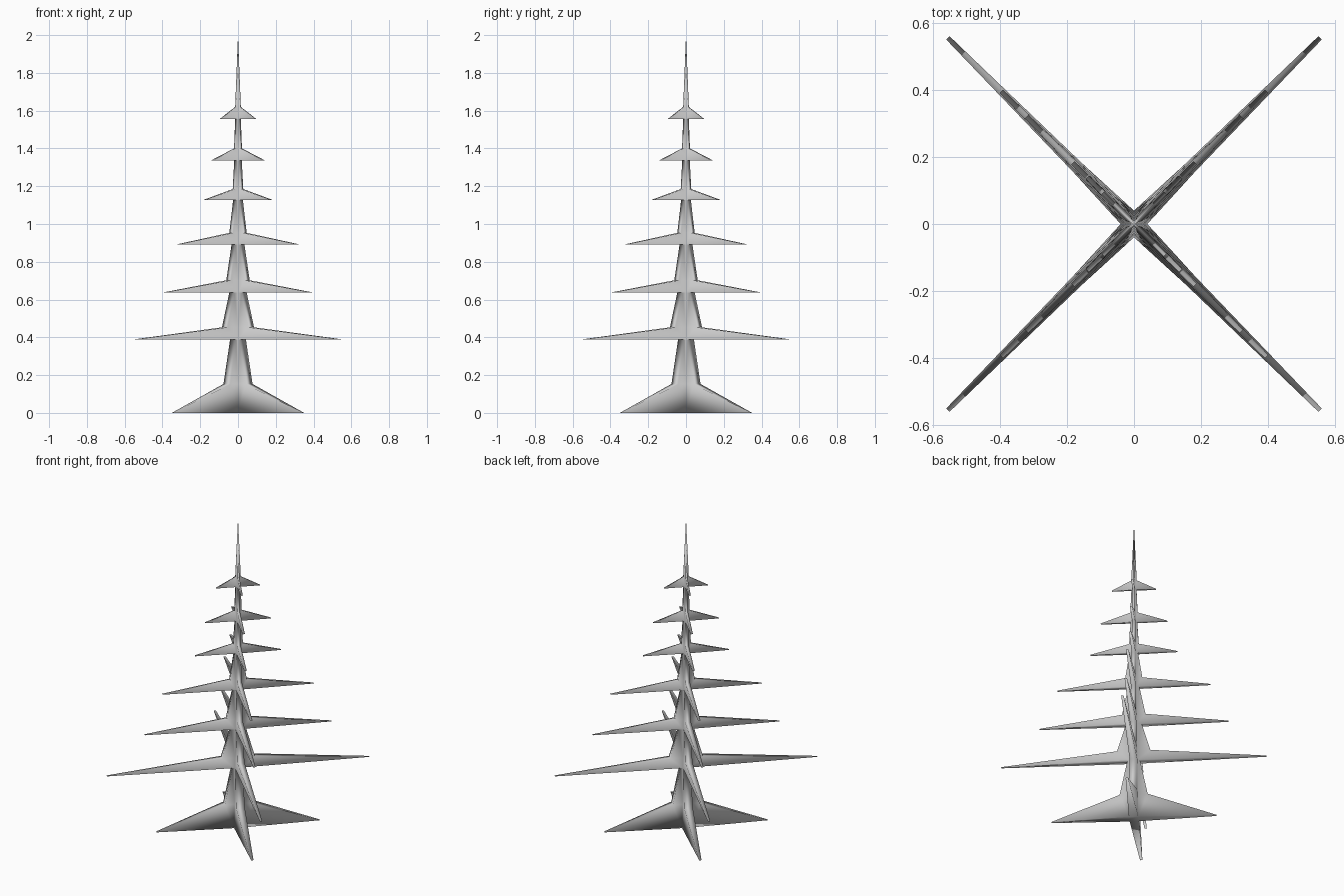
import bpy
import bmesh
from math import cos, sin, pi, sqrt

cube = bpy.data.objects.get("Cube")
if cube:
    bpy.data.objects.remove(cube)

GREY = (0.6, 0.6, 0.6, 1.0)
mat = bpy.data.materials.new("light grey")
mat.use_nodes = True
mat.diffuse_color = GREY
mat.node_tree.nodes["Principled BSDF"].inputs["Base Color"].default_value = GREY

HEIGHT = 2.0
TIP_HALF = 0.007

# Branch tiers: base height, branch reach, shoulder height, shoulder reach, reach at top of tier
TIERS = [
    (0.0, 0.35, 0.153, 0.077, 0.042),
    (0.388, 0.56, 0.453, 0.085, 0.046),
    (0.637, 0.4, 0.702, 0.062, 0.034),
    (0.892, 0.325, 0.953, 0.046, 0.026),
    (1.126, 0.187, 1.185, 0.028, 0.02),
    (1.336, 0.144, 1.40, 0.021, 0.015),
    (1.556, 0.097, 1.62, 0.015, 0.0),
]


def core_half(z):
    """Half thickness of the arms at the core, thinning towards the top."""
    return 0.028 * (1 - z / HEIGHT)


def outline():
    """Arm silhouette as (radius, height, half thickness)."""
    pts = [(core_half(0), 0, core_half(0))]
    for i, (z, reach, z_sh, shoulder, top) in enumerate(TIERS):
        z_next = TIERS[i + 1][0] if i + 1 < len(TIERS) else HEIGHT
        tip = min(TIP_HALF, core_half(z))
        pts.append((reach * sqrt(2) - tip, z, tip))
        for x, zz in ((shoulder, z_sh), (top, z_next)):
            half = core_half(zz)
            pts.append((x * sqrt(2) - half, zz, half))
    return pts


def add_arm(bm, angle):
    ax, ay = cos(angle), sin(angle)

    def vert(r, z, t):
        return bm.verts.new((r * ax - t * ay, r * ay + t * ax, z))

    pts = outline()
    for (r0, z0, h0), (r1, z1, h1) in zip(pts, pts[1:]):
        # Outer rim
        bm.faces.new([vert(r0, z0, h0), vert(r1, z1, h1),
                      vert(r1, z1, -h1), vert(r0, z0, -h0)])
        # Broad faces, from the corner between two arms out to the rim
        if z1 > z0:
            c0, c1 = core_half(z0), core_half(z1)
            for s in (-1, 1):
                bm.faces.new([vert(c0, z0, s * c0), vert(r0, z0, s * h0),
                              vert(r1, z1, s * h1), vert(c1, z1, s * c1)])


# Four diagonal arms joined into one cross-shaped tree
bm = bmesh.new()
for k in range(4):
    add_arm(bm, pi / 4 + k * pi / 2)

# Underside of the core
corner = core_half(0) * sqrt(2)
bm.faces.new([bm.verts.new((corner * x, corner * y, 0))
              for x, y in ((1, 0), (0, -1), (-1, 0), (0, 1))])

bmesh.ops.remove_doubles(bm, verts=bm.verts[:], dist=0.0001)
bmesh.ops.recalc_face_normals(bm, faces=bm.faces[:])
for face in bm.faces:
    face.smooth = True
mesh = bpy.data.meshes.new("crossed_tree")
bm.to_mesh(mesh)
bm.free()
mesh.materials.append(mat)
tree = bpy.data.objects.new("crossed_tree", mesh)
bpy.context.collection.objects.link(tree)
